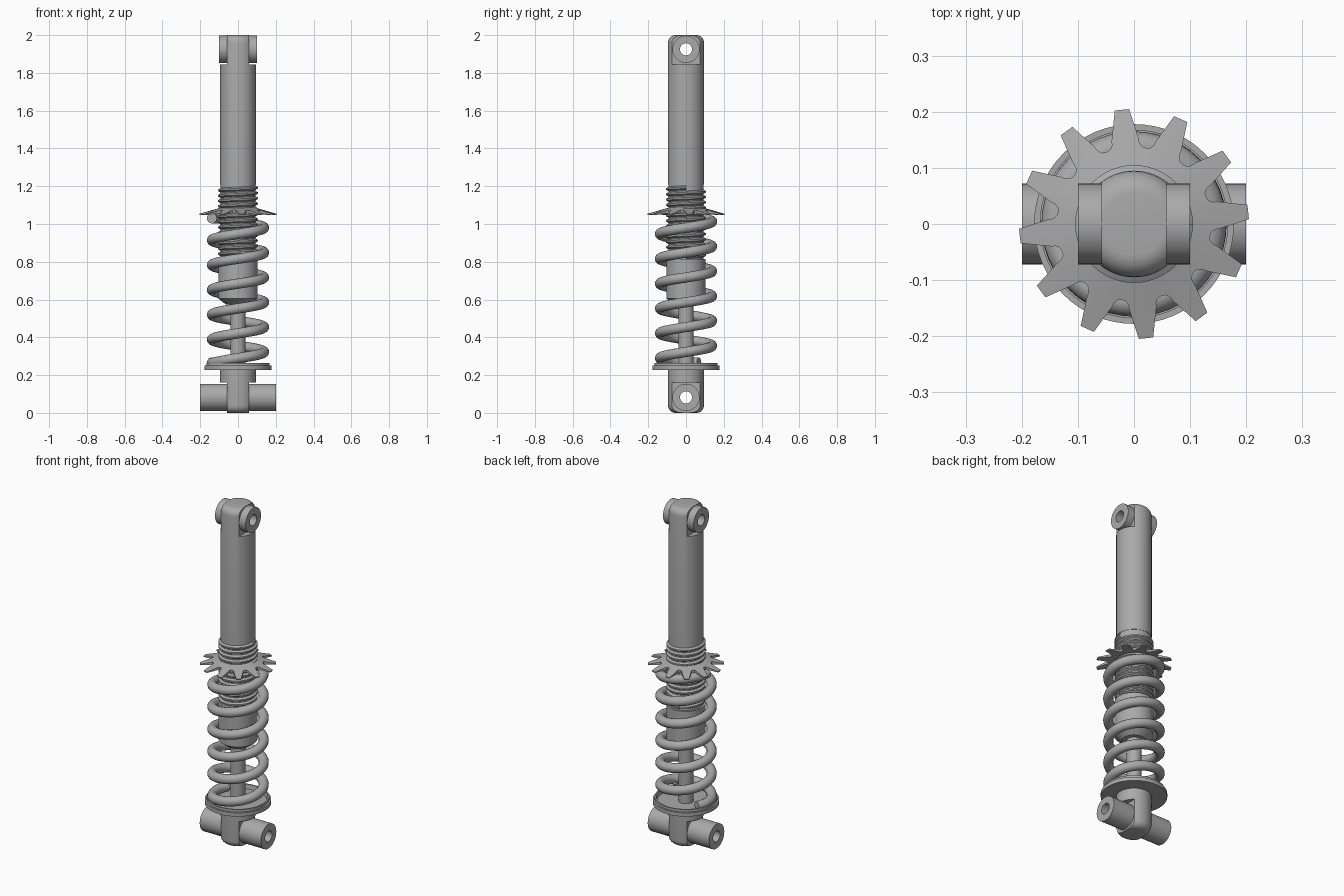
import bpy, bmesh
from math import sin, cos, pi, radians
from mathutils import Matrix

cube = bpy.data.objects.get("Cube")
if cube:
    bpy.data.objects.remove(cube, do_unlink=True)

grey = bpy.data.materials.new("plain_grey")
grey.use_nodes = True
grey.diffuse_color = (0.4, 0.4, 0.4, 1)
grey.node_tree.nodes["Principled BSDF"].inputs["Base Color"].default_value = (0.4, 0.4, 0.4, 1)


def activate(ob):
    bpy.ops.object.select_all(action='DESELECT')
    ob.select_set(True)
    bpy.context.view_layer.objects.active = ob


def add_object(name, data):
    ob = bpy.data.objects.new(name, data)
    bpy.context.collection.objects.link(ob)
    data.materials.append(grey)
    return ob


def mesh_object(name, bm):
    bmesh.ops.recalc_face_normals(bm, faces=bm.faces)
    me = bpy.data.meshes.new(name)
    bm.to_mesh(me)
    bm.free()
    return add_object(name, me)


def smooth(ob):
    activate(ob)
    bpy.ops.object.shade_smooth_by_angle(angle=radians(32))


def lathe(name, profile, steps=64, closed=False, axis_x=False):
    """Revolve (radius, height) points about z, or about x if asked."""
    bm = bmesh.new()
    verts = [bm.verts.new((r, 0, z)) for r, z in profile]
    edges = [bm.edges.new(p) for p in zip(verts, verts[1:])]
    if closed:
        edges.append(bm.edges.new((verts[-1], verts[0])))
    bmesh.ops.spin(bm, geom=verts + edges, cent=(0, 0, 0), axis=(0, 0, 1),
                   angle=2 * pi, steps=steps, use_duplicate=False)
    bmesh.ops.remove_doubles(bm, verts=bm.verts, dist=1e-5)
    if axis_x:
        bm.transform(Matrix.Rotation(pi / 2, 4, 'Y'))
    return mesh_object(name, bm)


def fillet(r, z_end, size, direction):
    """Rounded shoulder from the side wall in to the flat end."""
    return [(r - size + size * cos(a), z_end - direction * size * (1 - sin(a)))
            for a in (i * pi / 12 for i in range(7))] + [(0, z_end)]


def box(name, lo, hi):
    bm = bmesh.new()
    bmesh.ops.create_cube(bm, size=1)
    for v in bm.verts:
        v.co = [(a + b) / 2 + c * (b - a) for a, b, c in zip(lo, hi, v.co)]
    return mesh_object(name, bm)


def subtract(ob, cutter):
    mod = ob.modifiers.new("cut", 'BOOLEAN')
    mod.operation = 'DIFFERENCE'
    mod.solver = 'EXACT'
    mod.object = cutter
    activate(ob)
    bpy.ops.object.modifier_apply(modifier=mod.name)
    bpy.data.objects.remove(cutter, do_unlink=True)


def make_eye(ob, z, z_lo, z_hi):
    """Flatten both sides of a rounded end and drill it for the bushing."""
    for side in (-1, 1):
        xs = sorted((side * 0.058, side * 0.3))
        subtract(ob, box("cutter", (xs[0], -0.3, z_lo), (xs[1], 0.3, z_hi)))
    drill = lathe("cutter", [(0, -0.3), (0.05, -0.3), (0.05, 0.3), (0, 0.3)], 48, axis_x=True)
    drill.location.z = z
    bpy.context.view_layer.update()
    subtract(ob, drill)
    smooth(ob)


def bushing(name, z, half):
    ob = lathe(name, [(0.032, -half), (0.072, -half), (0.072, half), (0.032, half)],
               48, closed=True, axis_x=True)
    ob.location.z = z
    smooth(ob)


# Damper body: sleeve, thread core, upper tube and top eye
body = lathe("damper_body", [(0, 0.575), (0.065, 0.575), (0.104, 0.605), (0.104, 0.815),
                             (0.093, 0.815), (0.093, 1.21), (0.095, 1.21)]
             + fillet(0.095, 2.0, 0.04, 1))
make_eye(body, 1.925, 1.845, 2.2)
bushing("top_bushing", 1.925, 0.1)

# Lower mount: bottom eye, neck and dished spring seat
lower = lathe("lower_mount", fillet(0.095, 0, 0.04, -1)[::-1]
              + [(0.095, 0.228), (0.178, 0.228), (0.178, 0.25), (0.168, 0.25),
                 (0.168, 0.265), (0.16, 0.265), (0.155, 0.24), (0, 0.24)])
make_eye(lower, 0.082, -0.2, 0.16)
bushing("bottom_bushing", 0.082, 0.2)

# Piston rod
smooth(lathe("piston_rod", [(0, 0.23), (0.04, 0.23), (0.04, 0.6), (0, 0.6)], 40))

# Helical adjustment thread
pitch = 0.028
me = bpy.data.meshes.new("adjuster_thread")
tooth = [(0.09, 0), (0.105, 0.009), (0.105, 0.017), (0.09, 0.026), (0.09, pitch)]
me.from_pydata([(r, 0, 0.815 + z) for r, z in tooth],
               [(i, i + 1) for i in range(len(tooth) - 1)], [])
thread = add_object("adjuster_thread", me)
screw = thread.modifiers.new("screw", 'SCREW')
screw.axis = 'Z'
screw.screw_offset = pitch
screw.iterations = 13
screw.steps = screw.render_steps = 48
screw.use_merge_vertices = True
activate(thread)
bpy.ops.object.modifier_apply(modifier=screw.name)
bm = bmesh.new()
bm.from_mesh(thread.data)
bmesh.ops.remove_doubles(bm, verts=bm.verts, dist=1e-5)
bmesh.ops.recalc_face_normals(bm, faces=bm.faces)
bm.to_mesh(thread.data)
bm.free()
smooth(thread)

# Toothed conical collar
half_tooth = [(3.6, 0.205), (9, 0.154), (9.8, 0.145), (11.8, 0.139)]
outline = [(-15, 0.137)] + [(-a, r) for a, r in half_tooth[::-1]] + half_tooth
bm = bmesh.new()
rings = [[], [], [], []]
for k in range(12):
    for deg, r in outline:
        a = radians(6 + 30 * k + deg)
        drop = (r - 0.1) / 0.105
        corners = [(0.1, 1.084), (r, 1.084 - 0.03 * drop),
                   (r, 1.062 - 0.014 * drop), (0.1, 1.062)]
        for ring, (rad, z) in zip(rings, corners):
            ring.append(bm.verts.new((rad * cos(a), rad * sin(a), z)))
count = len(rings[0])
for j in range(4):
    inner, outer = rings[j], rings[(j + 1) % 4]
    for i in range(count):
        n = (i + 1) % count
        bm.faces.new((inner[i], outer[i], outer[n], inner[n]))
smooth(mesh_object("toothed_collar", bm))

# Coil spring with closed ends resting on the seat and collar
curve = bpy.data.curves.new("coil_spring", 'CURVE')
curve.dimensions = '3D'
curve.bevel_depth = 0.027
curve.bevel_resolution = 5
curve.use_fill_caps = True
per_turn = 48
turns = [i / per_turn for i in range(int(-5.6 * per_turn), int(0.5 * per_turn) + 1)]
spline = curve.splines.new('POLY')
spline.points.add(len(turns) - 1)
for point, t in zip(spline.points, turns):
    z = min(max(0.98 + 0.1315 * t, 0.266), 1.03)
    point.co = (0.138 * cos(2 * pi * t), 0.138 * sin(2 * pi * t), z, 1)
spring = add_object("coil_spring", curve)
activate(spring)
bpy.ops.object.convert(target='MESH')
smooth(bpy.context.view_layer.objects.active)
